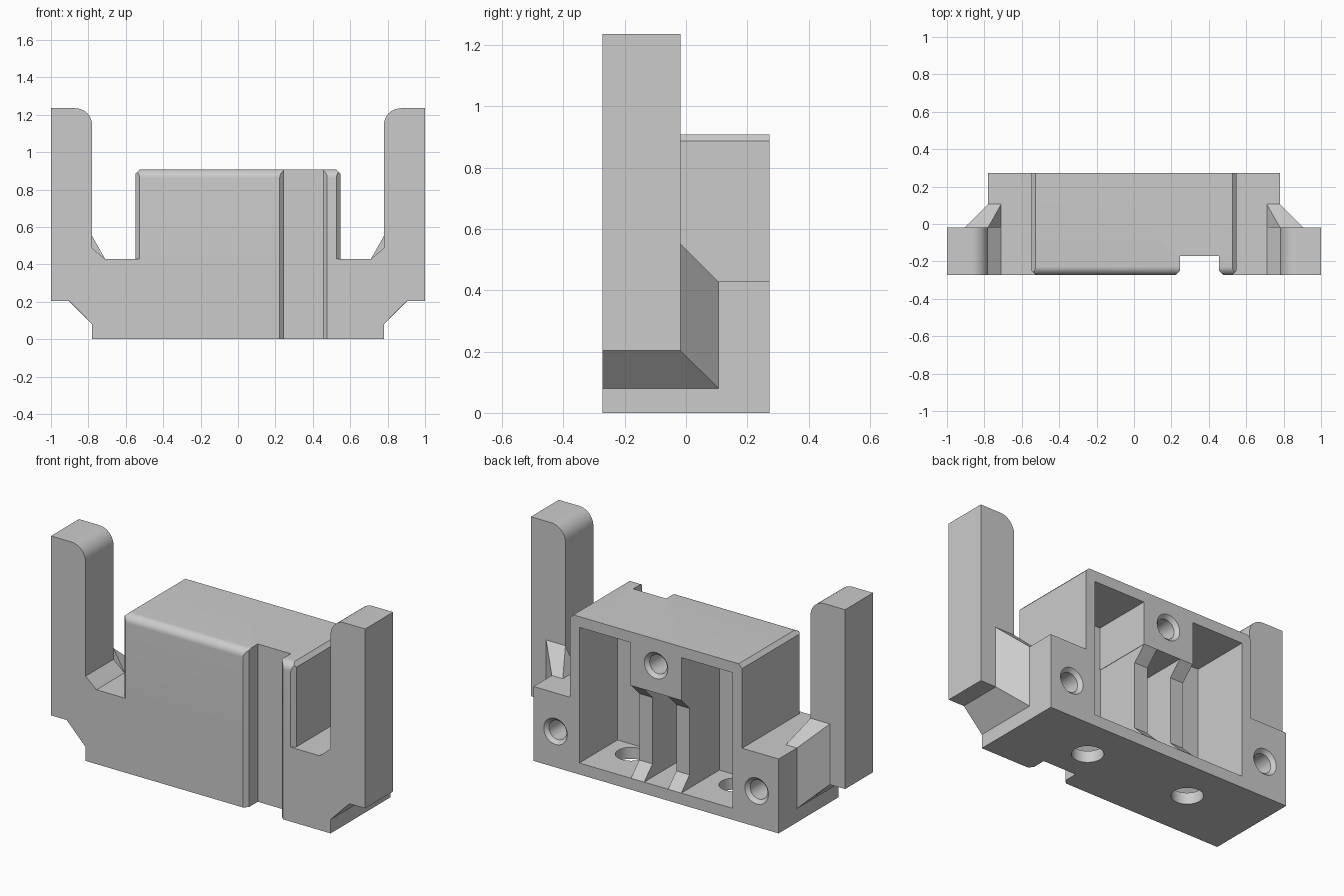
import bpy, bmesh, math
from mathutils import Vector

if "Cube" in bpy.data.objects:
    bpy.data.objects.remove(bpy.data.objects["Cube"])

D = 0.272          # half depth
grey = bpy.data.materials.new("plain_grey")
grey.diffuse_color = (0.6, 0.6, 0.6, 1)
grey.use_nodes = True
grey.node_tree.nodes["Principled BSDF"].inputs["Base Color"].default_value = grey.diffuse_color


def make(name, bm):
    bmesh.ops.recalc_face_normals(bm, faces=bm.faces)
    me = bpy.data.meshes.new(name)
    bm.to_mesh(me)
    bm.free()
    me.materials.append(grey)
    ob = bpy.data.objects.new(name, me)
    bpy.context.collection.objects.link(ob)
    return ob


def prism(name, pts, axis, lo, hi):
    """Extrude a 2D outline along an axis; points are the other two axes in order."""
    def put(p, t):
        q = list(p)
        q.insert("xyz".index(axis), t)
        return q
    bm = bmesh.new()
    f = bm.faces.new([bm.verts.new(put(p, lo)) for p in pts])
    r = bmesh.ops.extrude_face_region(bm, geom=[f])
    vs = [v for v in r["geom"] if isinstance(v, bmesh.types.BMVert)]
    bmesh.ops.translate(bm, verts=vs, vec=Vector(put((0, 0), hi - lo)))
    return make(name, bm)


def box(name, x0, x1, y0, y1, z0, z1):
    return prism(name, [(x0, y0), (x1, y0), (x1, y1), (x0, y1)], "z", z0, z1)


def hull(name, pts):
    bm = bmesh.new()
    for p in pts:
        bm.verts.new(p)
    bmesh.ops.convex_hull(bm, input=bm.verts)
    bmesh.ops.dissolve_limit(bm, angle_limit=0.01, verts=bm.verts, edges=bm.edges)
    return make(name, bm)


def lathe(name, rings, x, c, axis):
    """Round cutter from (radius, position) rings, along y (c is z) or z (c is y)."""
    bm = bmesh.new()
    n, loops = 32, []
    for r, t in rings:
        loop = []
        for i in range(n):
            a = 2 * math.pi * i / n
            u, w = x + r * math.cos(a), c + r * math.sin(a)
            loop.append(bm.verts.new((u, t, w) if axis == "y" else (u, w, t)))
        loops.append(loop)
    for a, b in zip(loops, loops[1:]):
        for i in range(n):
            bm.faces.new((a[i], a[(i + 1) % n], b[(i + 1) % n], b[i]))
    bm.faces.new(loops[0])
    bm.faces.new(loops[-1])
    return make(name, bm)


def combine(ob, other, op):
    m = ob.modifiers.new("combine", "BOOLEAN")
    m.operation, m.solver, m.object = op, "EXACT", other
    bpy.context.view_layer.objects.active = ob
    bpy.ops.object.modifier_apply(modifier=m.name)
    bpy.data.objects.remove(other)


def arc(cx, cy, r, a0, a1, n=10):
    return [(cx + r * math.cos(math.radians(a0 + (a1 - a0) * i / n)),
             cy + r * math.sin(math.radians(a0 + (a1 - a0) * i / n))) for i in range(n + 1)]


# front plate with both arms, symmetric outline
half = [(0.78, 0), (0.78, 0.08), (0.90, 0.203), (1, 0.203), (1, 1.235)]
half += arc(0.87, 1.145, 0.09, 90, 180) + [(0.78, 0.487), (0.71, 0.428)]
outline = half + [(-x, z) for x, z in reversed(half)]
body = prism("bracket_body", outline, "y", -D, -0.018)

# foot block
combine(body, box("foot", -0.78, 0.78, -D, D, 0, 0.428), "UNION")

# corner gussets behind the arms
for s in (1, -1):
    g = [(0.71, -0.1, 0.428), (0.78, -0.1, 0.487), (0.78, -0.018, 0.552), (0.903, -0.018, 0.552),
         (0.903, -0.018, 0.203), (0.78, -0.018, 0.08), (0.71, -0.018, 0.08), (0.71, 0.106, 0.08),
         (0.78, 0.106, 0.08), (0.78, 0.106, 0.428), (0.71, 0.106, 0.428), (0.78, 0.047, 0.487),
         (0.71, -0.018, 0.428), (0.78, -0.018, 0.487)]
    g = [p for p in g if p[1] > -0.05]
    combine(body, hull("gusset", [(s * x, y, z) for x, y, z in g]), "UNION")

# housing: chamfered sides, rounded front top edge
T, W, c, r = 0.908, 0.548, 0.022, 0.045
tower = prism("housing", [(-W, D), (-W, c - D), (c - W, -D), (W - c, -D), (W, c - D), (W, D)],
              "z", 0, T)
combine(tower, prism("trim", [(-W, -1), (W, -1), (W, T - c), (W - c, T), (c - W, T), (-W, T - c)],
                     "y", -1, 1), "INTERSECT")
combine(tower, prism("trim", [(1, -1), (1, T)] + arc(r - D, T - r, r, 90, 180) + [(-D, -1)],
                     "x", -1, 1), "INTERSECT")
combine(body, tower, "UNION")

# front slot with chamfered lips
combine(body, prism("slot", [(0.213, -D - 0.01), (0.245, c - D), (0.245, -0.17), (0.455, -0.17),
                             (0.455, c - D), (0.487, -D - 0.01)], "z", -1, 2), "DIFFERENCE")

# rear pocket, leaving a hanging boss and two ribs
F, B, Z0, Z1, ZB = -0.075, D + 0.1, 0.066, 0.846, 0.60
pocket = box("pocket", -0.488, 0.488, F, B, Z0, Z1)
combine(pocket, box("boss", -0.162, 0.162, F - 0.1, B + 0.1, ZB, Z1 + 0.1), "DIFFERENCE")
k = 0.076
for s in (1, -1):
    rib = prism("rib", [(F - 0.1, Z0 - 0.1), (D, Z0 - 0.1), (D, Z0), (D - k, Z0 + k),
                        (D - k, ZB - k), (D, ZB), (D, ZB + 0.05), (F - 0.1, ZB + 0.05)],
                "x", min(s * 0.076, s * 0.16), max(s * 0.076, s * 0.16))
    combine(pocket, rib, "DIFFERENCE")
combine(body, pocket, "DIFFERENCE")

# countersunk rear screw holes
for x, z in ((0, 0.757), (0.64, 0.207), (-0.64, 0.207)):
    combine(body, lathe("screw_hole", [(0.085, D + 0.01), (0.055, D - 0.02), (0.055, -0.1)],
                        x, z, "y"), "DIFFERENCE")

# floor holes
for x in (0.33, -0.33):
    combine(body, lathe("floor_hole", [(0.083, -0.1), (0.083, 0.12)], x, 0.027, "z"), "DIFFERENCE")

bpy.ops.object.select_all(action="DESELECT")
body.select_set(True)
bpy.context.view_layer.objects.active = body
bpy.ops.object.shade_smooth_by_angle(angle=math.radians(25))
